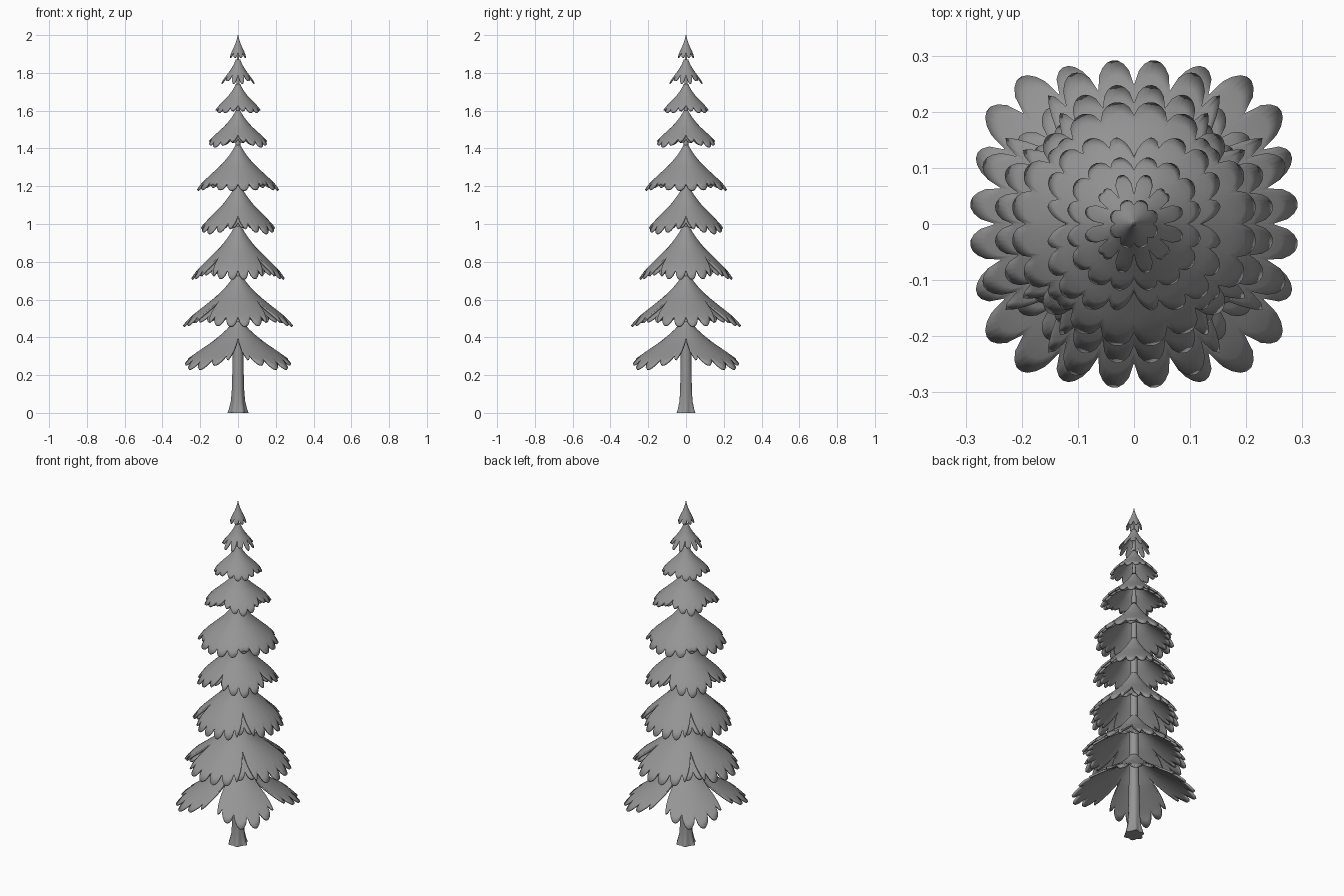
import bpy, bmesh, math

if "Cube" in bpy.data.objects:
    bpy.data.objects.remove(bpy.data.objects["Cube"])

grey = bpy.data.materials.new("plain grey")
grey.diffuse_color = (0.3, 0.3, 0.3, 1)
grey.use_nodes = True
grey.node_tree.nodes["Principled BSDF"].inputs["Base Color"].default_value = grey.diffuse_color

# Slope of a bough skirt: (fraction of radius, fraction of drop)
SLOPE = [(0, 0), (0.06, 0.1), (0.15, 0.22), (0.35, 0.43), (0.6, 0.63), (0.85, 0.83), (1, 1), (1.2, 1.3)]


def drop(u):
    for (a, b), (c, d) in zip(SLOPE, SLOPE[1:]):
        if u <= c:
            return b + (d - b) * (u - a) / (c - a)
    return SLOPE[-1][1]


def loft(name, rings, cap=False):
    """Join equal rings of points into a smooth surface."""
    bm = bmesh.new()
    vs = [[bm.verts.new(p) for p in ring] for ring in rings]
    for lo, hi in zip(vs, vs[1:]):
        n = len(lo)
        for i in range(n):
            j = (i + 1) % n
            bm.faces.new((lo[i], lo[j], hi[j], hi[i]))
    if cap:
        bm.faces.new(vs[0][::-1])
        bm.faces.new(vs[-1])
    me = bpy.data.meshes.new(name)
    bm.to_mesh(me)
    bm.free()
    me.materials.append(grey)
    ob = bpy.data.objects.new(name, me)
    bpy.context.collection.objects.link(ob)
    bpy.context.view_layer.objects.active = ob
    ob.select_set(True)
    bpy.ops.object.shade_smooth_by_angle(angle=math.radians(40))
    ob.select_set(False)
    return ob


def skirt(name, apex, rim, ra, rd, notch_at, lobes, notch, depth, r0=0.012, scale=1.0):
    """Scalloped skirt of four drooping boughs with V notches between them."""
    n = lobes * 8
    rmax = max(ra, rd)
    extent = []
    for i in range(n):
        t = 2 * math.pi * i / n
        r = ra + (rd - ra) * math.sin(2 * t) ** 2
        r *= 1 - depth * (1 - abs(math.sin(lobes * t / 2)) ** 0.6)
        away = abs((t - notch_at + math.pi / 4) % (math.pi / 2) - math.pi / 4)
        r *= 1 - notch * max(0, 1 - away / 0.2)
        extent.append(r * scale)
    rings = []
    steps = 12
    for k in range(steps, -1, -1):
        ring = []
        for i in range(n):
            t = 2 * math.pi * i / n
            r = r0 + (extent[i] - r0) * (k / steps) ** 1.2
            z = apex - (apex - rim) * drop((r - r0) / (rmax - r0))
            ring.append((r * math.cos(t), r * math.sin(t), z))
        rings.append(ring)
    ob = loft(name, rings)
    mod = ob.modifiers.new("thickness", "SOLIDIFY")
    mod.thickness = 0.01 if rmax > 0.1 else 0.005
    mod.offset = -1
    return ob


# Trunk with flared, lobed foot
trunk = []
for z, r, wob in [(0, 0.05, 0.12), (0.02, 0.044, 0.1), (0.06, 0.036, 0.06), (0.12, 0.032, 0.03),
                  (0.25, 0.029, 0), (0.45, 0.025, 0), (1.2, 0.016, 0), (1.93, 0.005, 0)]:
    trunk.append([(r * (1 + wob * math.cos(6 * a)) * math.cos(a),
                   r * (1 + wob * math.cos(6 * a)) * math.sin(a), z)
                  for a in (2 * math.pi * i / 36 for i in range(36))])
loft("trunk", trunk, cap=True)

# Tiers of boughs: apex z, rim z, axis radius, diagonal radius, notch angle, lobes, notch, lobe depth
D = math.pi / 4
TIERS = [
    (0.50, 0.23, 0.275, 0.335, 0, 24, 0.55, 0.17),
    (0.74, 0.46, 0.295, 0.285, D, 24, 0.45, 0.16),
    (1.00, 0.71, 0.25, 0.245, D, 24, 0.35, 0.14),
    (1.21, 0.95, 0.20, 0.22, 0, 20, 0.20, 0.15),
    (1.42, 1.18, 0.22, 0.215, D, 20, 0.10, 0.12),
    (1.60, 1.41, 0.155, 0.18, 0, 20, 0.12, 0.13),
    (1.74, 1.59, 0.12, 0.13, 0, 16, 0.08, 0.13),
    (1.87, 1.74, 0.09, 0.092, D, 12, 0.15, 0.42),
]
for i, tier in enumerate(TIERS):
    skirt(f"bough_tier_{i + 1}", *tier)
    # Shorter under-layer filling the notches
    if 1 <= i <= 5:
        a, b, ra, rd, at, lobes, notch, depth = tier
        skirt(f"under_boughs_{i + 1}", a - 0.025, b - 0.015, ra, rd, D - at, lobes, notch, depth, scale=0.9)

# Pointed tip
skirt("tree_tip", 2.0, 1.88, 0.045, 0.045, 0, 8, 0, 0.25, r0=0.001)
